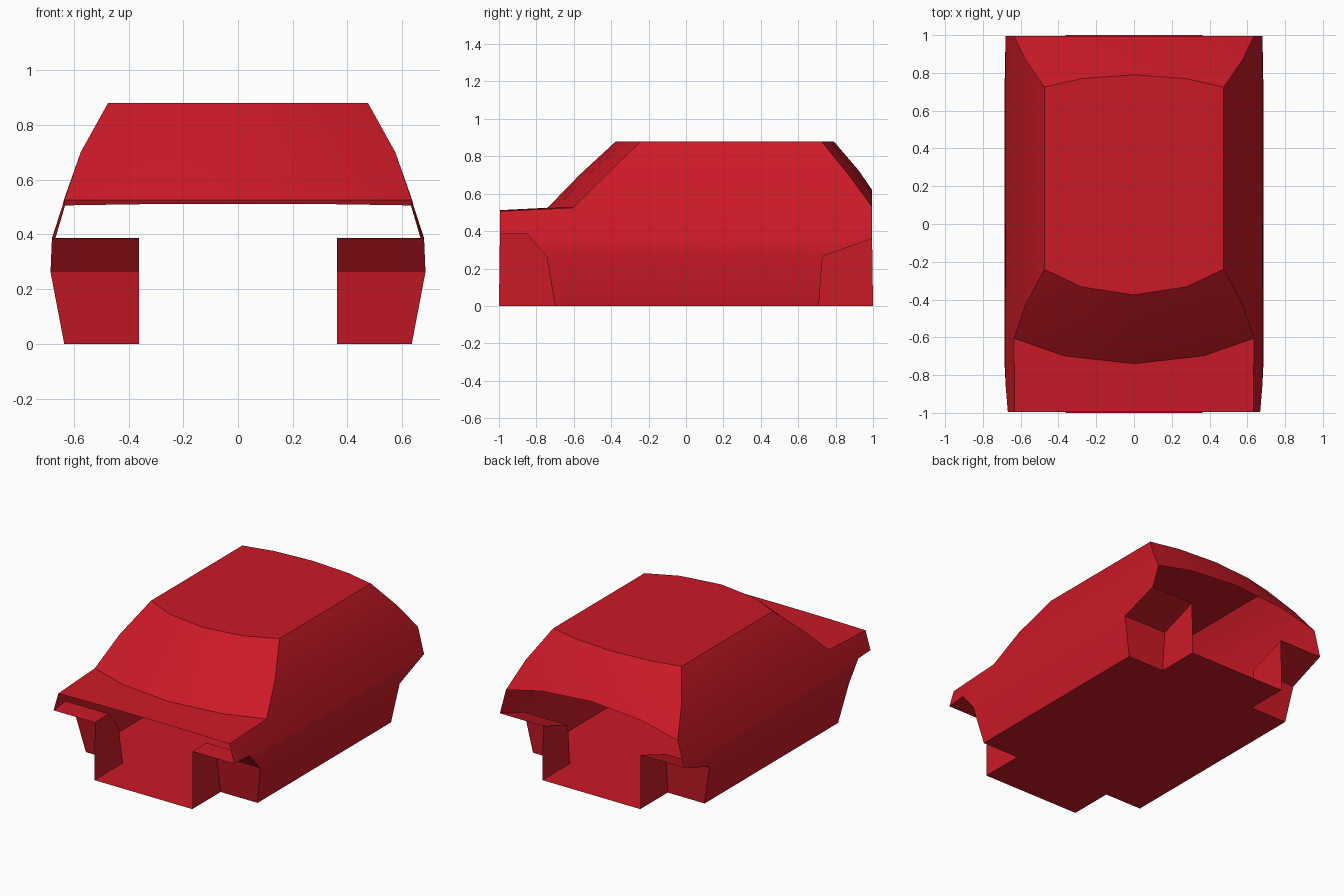
import bpy, bmesh, math

if "Cube" in bpy.data.objects:
    bpy.data.objects.remove(bpy.data.objects["Cube"])

paint = bpy.data.materials.new("red_paint")
paint.diffuse_color = (0.6, 0.01, 0.02, 1)
paint.use_nodes = True
paint.node_tree.nodes["Principled BSDF"].inputs["Base Color"].default_value = paint.diffuse_color


def grid(bm, rows):
    """Skin rows of points with quads."""
    vs = [[bm.verts.new(p) for p in r] for r in rows]
    for a, b in zip(vs, vs[1:]):
        for i in range(len(a) - 1):
            bm.faces.new((a[i], a[i + 1], b[i + 1], b[i]))


def poly(bm, pts):
    bm.faces.new([bm.verts.new(p) for p in pts])


def finish(bm, name):
    """Weld the right half, mirror it and shade it."""
    bmesh.ops.remove_doubles(bm, verts=bm.verts, dist=0.0005)
    me = bpy.data.meshes.new(name)
    bm.to_mesh(me)
    bm.free()
    me.materials.append(paint)
    ob = bpy.data.objects.new(name, me)
    bpy.context.collection.objects.link(ob)
    bpy.ops.object.select_all(action='DESELECT')
    ob.select_set(True)
    bpy.context.view_layer.objects.active = ob
    mod = ob.modifiers.new("mirror", 'MIRROR')
    mod.use_clip = True
    bpy.ops.object.modifier_apply(modifier=mod.name)
    bpy.ops.object.shade_smooth_by_angle(angle=math.radians(28))


def bow(x, y_edge, y_mid, z_edge, z_mid):
    """Row across half the car, bowed from the centre to the edge."""
    return [(x * t, y_mid + (y_edge - y_mid) * k, z_mid + (z_edge - z_mid) * k)
            for t, k in ((0, 0), (0.58, 0.31), (1, 1))]


# Wheel arch points (x, y, z) along the body side
front_arch = [(.635, -.70, 0), (.685, -.745, .262), (.68, -.85, .386), (.668, -.995, .383)]
rear_arch = [(.68, .995, .36), (.685, .73, .265), (.635, .71, 0)]

# Body shell: bonnet, windscreen, roof and rear window
rows = [bow(.632, -.995, -.995, .506, .512),
        bow(.635, -.605, -.74, .525, .525),
        bow(.575, -.43, -.57, .70, .70),
        bow(.475, -.24, -.375, .88, .88),
        bow(.475, .725, .79, .88, .88),
        bow(.575, .87, .925, .70, .722),
        bow(.635, .995, .995, .53, .62)]
edge = [r[-1] for r in rows]
bm = bmesh.new()
grid(bm, rows)
# Body side, from the roof edge down to the sill
grid(bm, [[edge[3], edge[2], edge[1], front_arch[2], front_arch[1], front_arch[0]],
          [edge[4], edge[5], edge[6]] + rear_arch])
# Front wing above the arch
grid(bm, [[edge[0], front_arch[3]], [edge[1], front_arch[2]]])
finish(bm, "body_shell")

# Wheel wells: arch lining and inner wall
IN = .362
bm = bmesh.new()
for arch in (front_arch, rear_arch):
    grid(bm, [[(IN, y, z), (x, y, z)] for x, y, z in arch])
poly(bm, [(IN, -1, 0)] + [(IN, y, z) for x, y, z in front_arch])
poly(bm, [(IN, 1, 0)] + [(IN, y, z) for x, y, z in rear_arch])
finish(bm, "wheel_wells")

# Floor pan with notched corners
bm = bmesh.new()
poly(bm, [(0, -1, 0), (0, 1, 0), (IN, 1, 0), (IN, .71, 0), (.635, .71, 0),
          (.635, -.70, 0), (IN, -.70, 0), (IN, -1, 0)])
finish(bm, "floor_pan")
